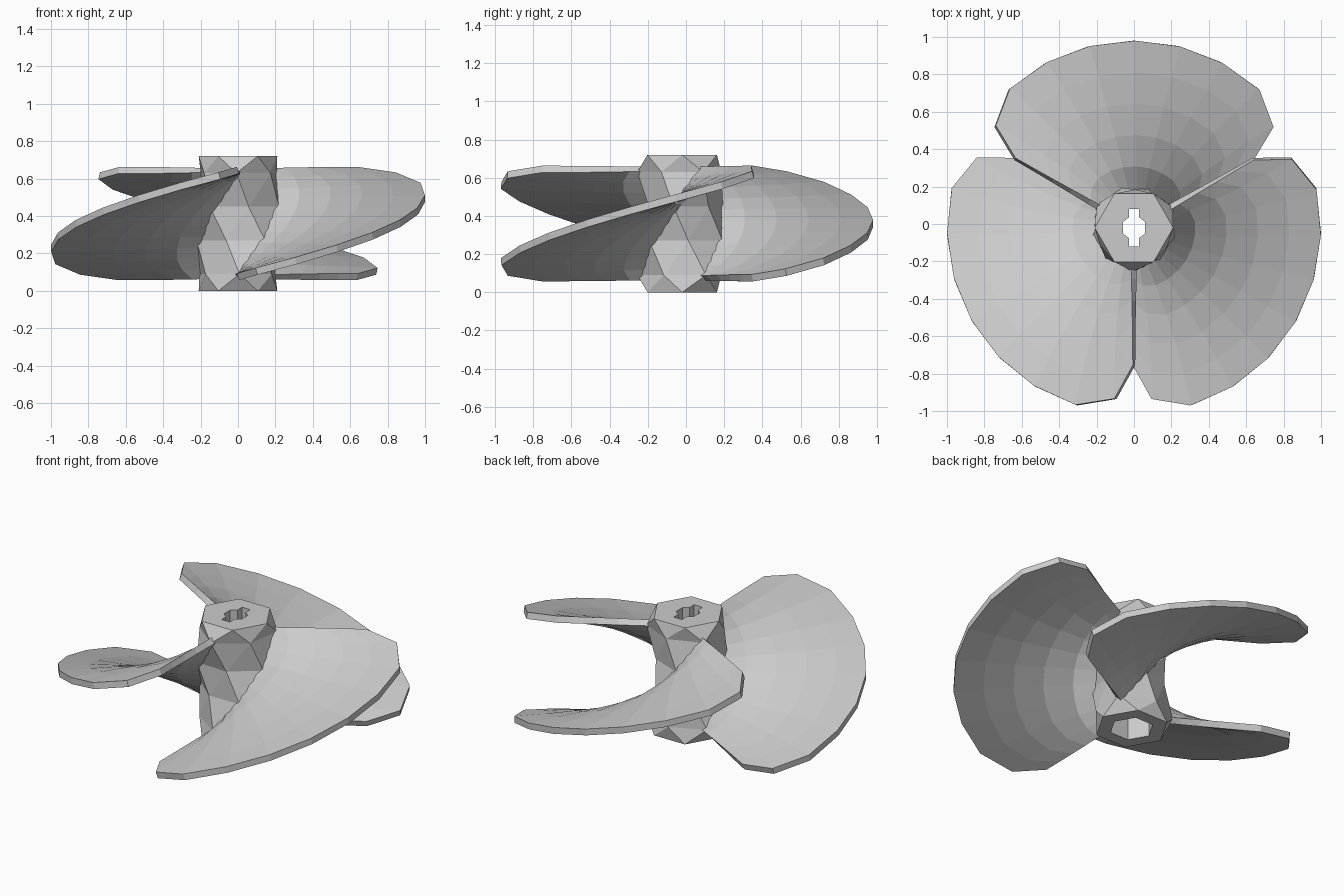
import bpy
import bmesh
from math import radians, cos, sin, pi
from mathutils import Matrix, Vector

cube = bpy.data.objects.get("Cube")
if cube:
    bpy.data.objects.remove(cube, do_unlink=True)

CENTRE = Vector((0, -0.02, 0))
START, SWEEP = -90, 120          # one blade's angular range in degrees
Z_LOW, Z_HIGH = 0.075, 0.645     # blade mid-surface heights

grey = bpy.data.materials.new("plain grey")
grey.use_nodes = True
grey.diffuse_color = (0.6, 0.6, 0.6, 1)
grey.node_tree.nodes["Principled BSDF"].inputs["Base Color"].default_value = (0.6, 0.6, 0.6, 1)


def finish(bm, name):
    mesh = bpy.data.meshes.new(name)
    bm.to_mesh(mesh)
    bm.free()
    obj = bpy.data.objects.new(name, mesh)
    obj.location = CENTRE
    mesh.materials.append(grey)
    bpy.context.collection.objects.link(obj)
    return obj


def polar(r, degrees, z):
    return Vector((r * cos(radians(degrees)), r * sin(radians(degrees)), z))


def loft(rings, name):
    """Closed solid through rings of equal point count, bottom to top."""
    bm = bmesh.new()
    loops = [[bm.verts.new(p) for p in ring] for ring in rings]
    n = len(loops[0])
    for low, high in zip(loops, loops[1:]):
        for i in range(n):
            j = (i + 1) % n
            bm.faces.new((low[i], low[j], high[j], high[i]))
    bm.faces.new(loops[0][::-1])
    bm.faces.new(loops[-1])
    bmesh.ops.triangulate(bm, faces=[f for f in bm.faces if len(f.verts) == 4],
                          quad_method="SHORT_EDGE")
    bmesh.ops.recalc_face_normals(bm, faces=bm.faces)
    return finish(bm, name)


# Hub: twisted six-sided body, ridged along the blade roots and hollowed between
hub_rings = []
for z, turn, ridge, hollow in ((0, -120, 0.21, 0.21), (0.09, -88, 0.235, 0.205),
                               (0.27, -50, 0.225, 0.185), (0.45, -12, 0.225, 0.185),
                               (0.63, 28, 0.235, 0.205), (0.72, 60, 0.21, 0.21)):
    hub_rings.append([polar(hollow if i % 2 else ridge, turn + 60 * i, z)
                      for i in range(6)])
hub = loft(hub_rings, "hub")

# Shaft hole: keyed slot through the top, wide bore from below
quarter = [(0.06, 0.03), (0.028, 0.055), (0.028, 0.1)]
side = quarter + [(-x, y) for x, y in reversed(quarter)]
slot = side + [(-x, -y) for x, y in side]
slot_cutter = loft([[Vector((x, y, z)) for x, y in slot] for z in (0.5, 0.8)],
                   "slot_cutter")
bore_cutter = loft([[polar(0.125, 60 * i, z) for i in range(6)] for z in (-0.1, 0.58)],
                   "bore_cutter")
for cutter in (slot_cutter, bore_cutter):
    cutter.hide_render = True
    cut = hub.modifiers.new("cut", "BOOLEAN")
    cut.object = cutter
    cut.solver = "EXACT"
bpy.context.view_layer.update()
cut_mesh = bpy.data.meshes.new_from_object(
    hub.evaluated_get(bpy.context.evaluated_depsgraph_get()))
hub.modifiers.clear()
hub.data = cut_mesh
for cutter in (slot_cutter, bore_cutter):
    bpy.data.objects.remove(cutter, do_unlink=True)

# Blades: helical sheets with a rounded tip outline, given thickness
half = [(0, 0.735), (6.2, 0.92), (18, 0.997), (32, 1), (46, 1), (60, 1)]
outline = half + [(SWEEP - a, r) for a, r in reversed(half[:-1])]
ROOT, STEPS = 0.16, 5


def blade(name, turn):
    bm = bmesh.new()
    rows = []
    for k, (a, tip) in enumerate(outline):
        # root stations are spread evenly, tip stations follow the outline
        z_at = lambda angle: Z_LOW + (Z_HIGH - Z_LOW) * angle / SWEEP
        row = []
        for s in range(STEPS + 1):
            t = s / STEPS
            even = SWEEP * k / (len(outline) - 1)
            angle = even + (a - even) * t
            row.append(bm.verts.new(polar(ROOT + (tip - ROOT) * t,
                                          START + turn + angle, z_at(angle))))
        rows.append(row)
    for low, high in zip(rows, rows[1:]):
        for s in range(STEPS):
            bm.faces.new((low[s], low[s + 1], high[s + 1], high[s]))
    bmesh.ops.recalc_face_normals(bm, faces=bm.faces)
    obj = finish(bm, name)
    thick = obj.modifiers.new("thickness", "SOLIDIFY")
    thick.thickness = 0.038
    thick.offset = 0
    return obj


for name, turn in (("left_blade", 0), ("back_blade", 120), ("right_blade", 240)):
    blade(name, turn)
